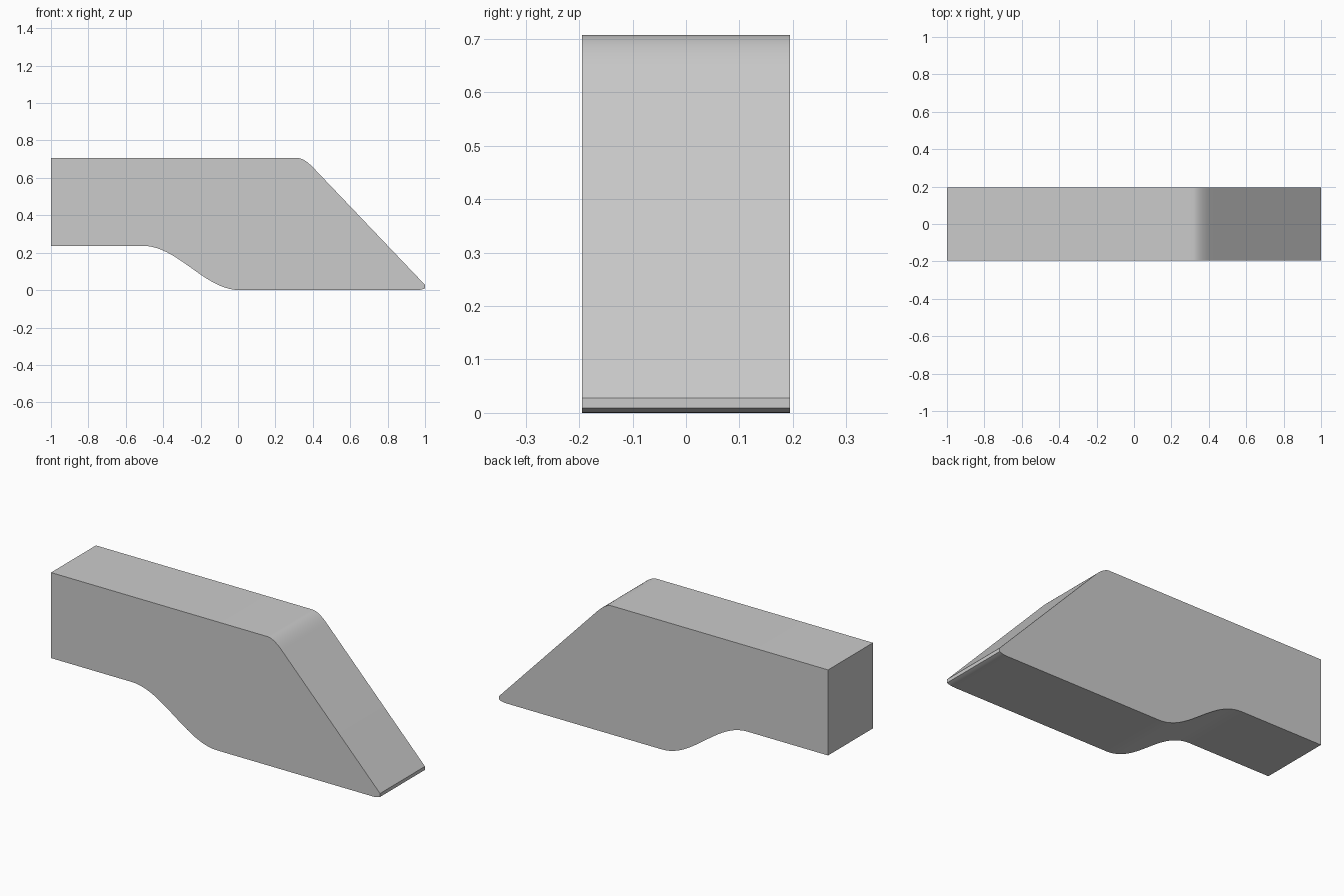
import bpy, bmesh, math
from mathutils import Vector

if "Cube" in bpy.data.objects:
    bpy.data.objects.remove(bpy.data.objects["Cube"])

HALF_WIDTH = 0.195
TOP, STEP = 0.707, 0.237


def quad_bezier(a, b, c, n):
    a, b, c = Vector(a), Vector(b), Vector(c)
    return [tuple(a * (1 - t) ** 2 + b * 2 * t * (1 - t) + c * t * t)
            for t in (i / n for i in range(n + 1))]


# Side outline (x, z): S-shaped underside step
N = 20
profile = [(-1.0, STEP)]
for i in range(N + 1):
    u = i / N
    profile.append((-0.51 + 0.52 * u, STEP * (1 + math.cos(math.pi * u)) / 2))

# Thin nose with a softened lower edge
profile += quad_bezier((0.95, 0.0), (0.98, 0.0), (1.0, 0.009), 4)
profile.append((1.0, 0.028))

# Sloped front rounding into the flat top
profile += quad_bezier((0.405, 0.652), (0.353, TOP), (0.315, TOP), 10)
profile.append((-1.0, TOP))

# Extrude the outline across the width
bm = bmesh.new()
face = bm.faces.new([bm.verts.new((x, -HALF_WIDTH, z)) for x, z in profile])
ext = bmesh.ops.extrude_face_region(bm, geom=[face])
moved = [g for g in ext["geom"] if isinstance(g, bmesh.types.BMVert)]
bmesh.ops.translate(bm, verts=moved, vec=(0, 2 * HALF_WIDTH, 0))
bmesh.ops.recalc_face_normals(bm, faces=bm.faces)

mesh = bpy.data.meshes.new("wedge_block")
bm.to_mesh(mesh)
bm.free()
block = bpy.data.objects.new("wedge_block", mesh)
bpy.context.collection.objects.link(block)

# Smooth curves, crisp edges
bpy.context.view_layer.objects.active = block
block.select_set(True)
bpy.ops.object.shade_smooth_by_angle(angle=math.radians(30))
